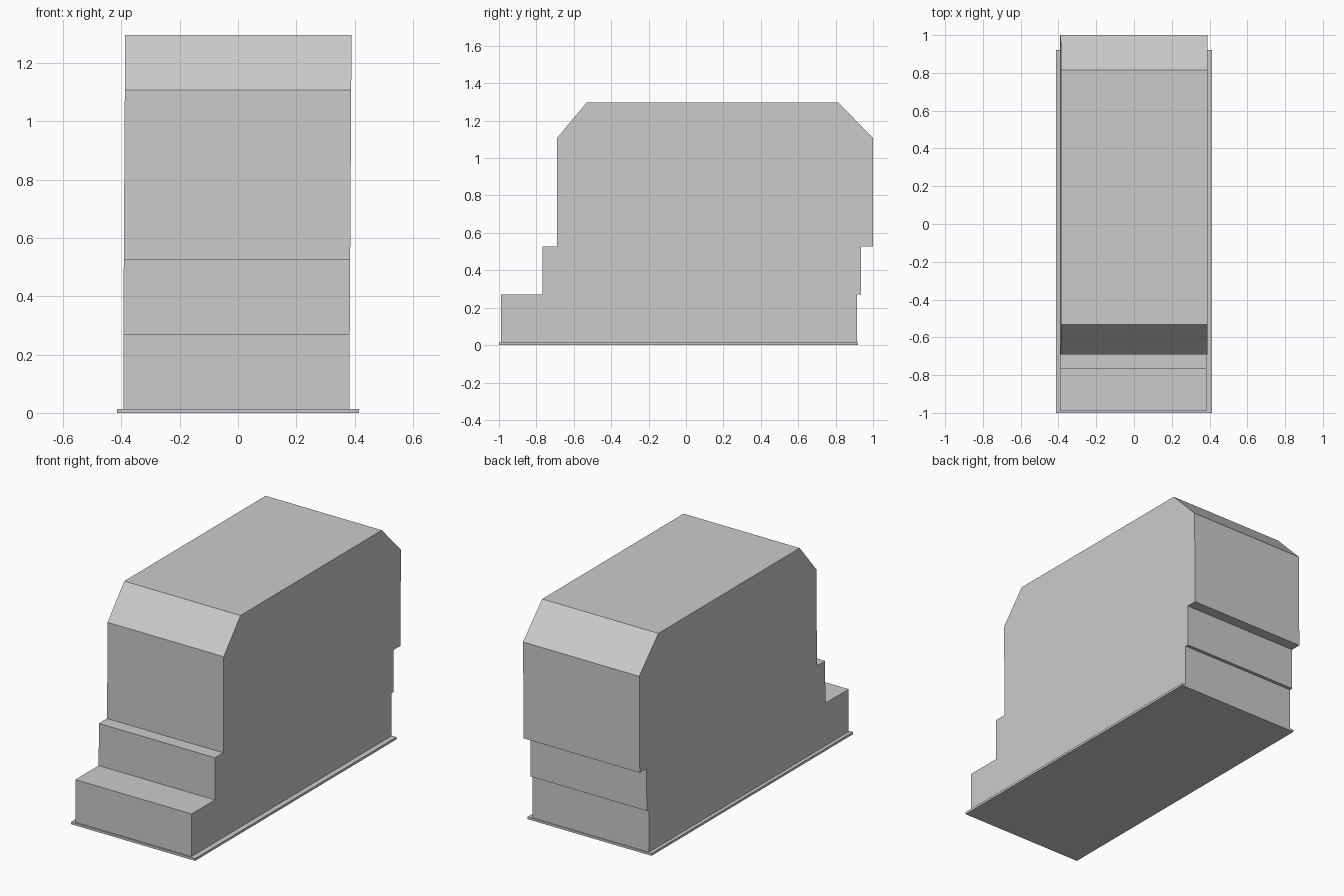
import bpy
import bmesh

default_cube = bpy.data.objects.get("Cube")
if default_cube:
    bpy.data.objects.remove(default_cube, do_unlink=True)

grey = bpy.data.materials.new("light_grey")
grey.use_nodes = True
grey.diffuse_color = (0.6, 0.6, 0.6, 1)
grey.node_tree.nodes["Principled BSDF"].inputs["Base Color"].default_value = (0.6, 0.6, 0.6, 1)


def extruded_profile(name, profile, left, right, lean=0.0):
    """Extrude a (y, z) side profile across x, leaning sideways with height."""
    base = min(z for _, z in profile)
    bm = bmesh.new()
    side = bm.faces.new([bm.verts.new((left + lean * (z - base), y, z)) for y, z in profile])
    moved = bmesh.ops.extrude_face_region(bm, geom=[side])["geom"]
    verts = [v for v in moved if isinstance(v, bmesh.types.BMVert)]
    bmesh.ops.translate(bm, verts=verts, vec=(right - left, 0, 0))
    bmesh.ops.recalc_face_normals(bm, faces=bm.faces)
    mesh = bpy.data.meshes.new(name)
    bm.to_mesh(mesh)
    bm.free()
    mesh.materials.append(grey)
    obj = bpy.data.objects.new(name, mesh)
    bpy.context.collection.objects.link(obj)
    return obj


def block(name, front, back, bottom, top, left, right):
    profile = [(front, bottom), (back, bottom), (back, top), (front, top)]
    return extruded_profile(name, profile, left, right)


# Thin ground slab and the lower storey
block("ground_slab", -1.0, 0.92, 0.0, 0.014, -0.414, 0.414)
block("lower_storey", -0.99, 0.915, 0.014, 0.271, -0.393, 0.383)

# Stepped upper body with sloped roof ends, leaning very slightly sideways
upper_profile = [
    (-0.768, 0.271), (0.935, 0.271), (0.935, 0.526), (1.0, 0.526),
    (1.0, 1.107), (0.816, 1.296), (-0.532, 1.296), (-0.69, 1.107),
    (-0.69, 0.526), (-0.768, 0.526),
]
extruded_profile("upper_body", upper_profile, -0.393, 0.383, lean=0.006)
